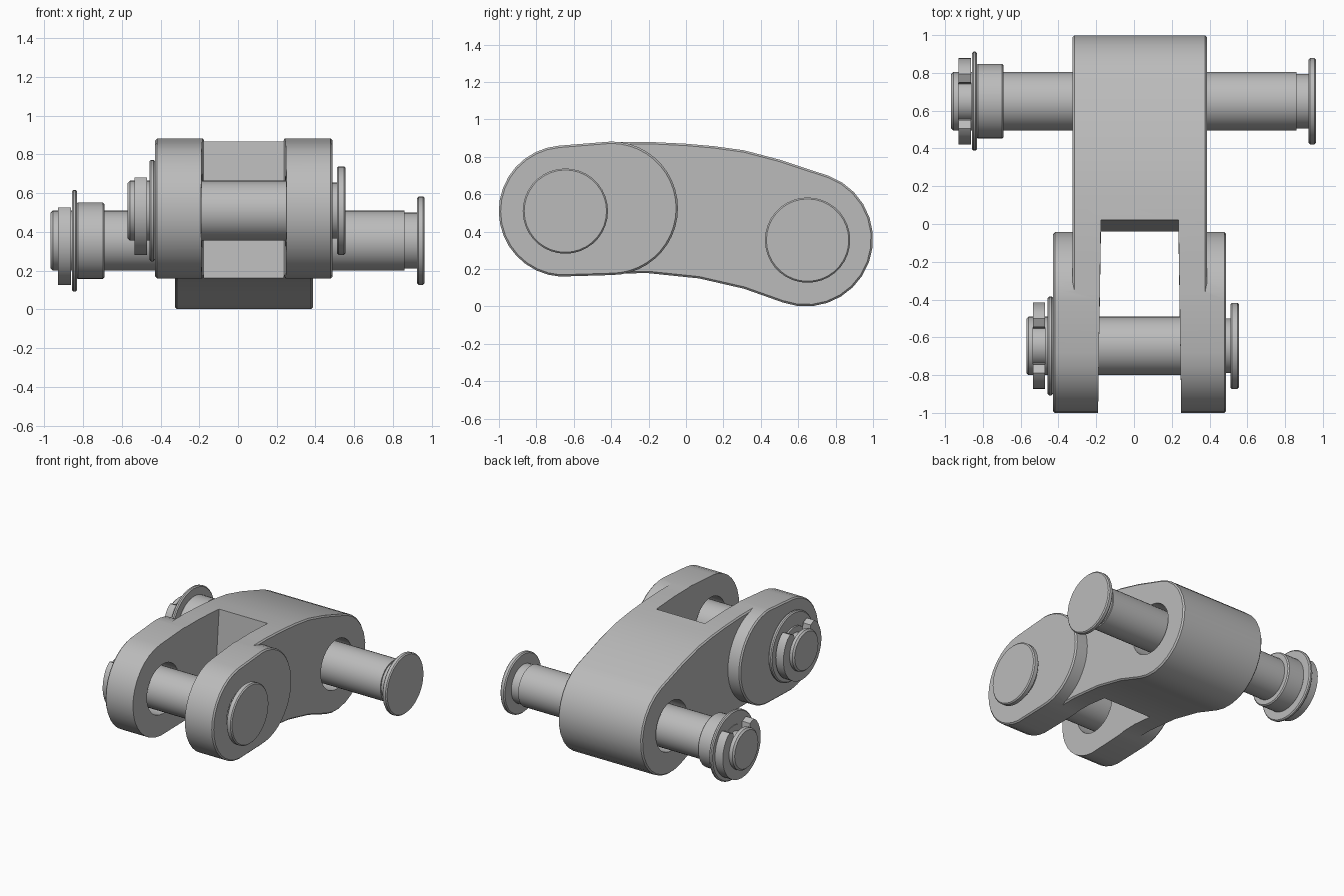
import bpy, bmesh, math
from math import cos, sin, radians

old = bpy.data.objects.get("Cube")
if old:
    bpy.data.objects.remove(old, do_unlink=True)

STEEL = bpy.data.materials.new("grey steel")
STEEL.use_nodes = True
COLOUR = (0.5, 0.5, 0.5, 1)
STEEL.diffuse_color = COLOUR
STEEL.node_tree.nodes["Principled BSDF"].inputs["Base Color"].default_value = COLOUR


def arc(cy, cz, r, start, end, steps):
    """Points on a circle in the side plane, angles in degrees."""
    angles = [radians(start + (end - start) * i / steps) for i in range(steps + 1)]
    return [(cy + r * cos(a), cz + r * sin(a)) for a in angles]


def finish(bm, name):
    bmesh.ops.recalc_face_normals(bm, faces=bm.faces)
    mesh = bpy.data.meshes.new(name)
    bm.to_mesh(mesh)
    bm.free()
    mesh.materials.append(STEEL)
    ob = bpy.data.objects.new(name, mesh)
    bpy.context.collection.objects.link(ob)
    return ob


def prism(name, outline, x0, x1, bevel=0):
    """Side outline extruded across the width, with chamfered rims."""
    bm = bmesh.new()
    base = bm.faces.new([bm.verts.new((x0, y, z)) for y, z in outline])
    new = bmesh.ops.extrude_face_region(bm, geom=[base])["geom"]
    for v in new:
        if isinstance(v, bmesh.types.BMVert):
            v.co.x = x1
    if bevel:
        rims = [e for e in bm.edges if abs(e.verts[0].co.x - e.verts[1].co.x) < 1e-5]
        bmesh.ops.bevel(bm, geom=rims, offset=bevel, segments=1, affect='EDGES')
    return finish(bm, name)


def turned(name, profile, cy, cz, sides=36):
    """Part turned around a cross axis from (x, radius) pairs."""
    bm = bmesh.new()
    rings = [[bm.verts.new((x, y, z)) for y, z in arc(cy, cz, r, 0, 360, sides)[:-1]]
             for x, r in profile]
    for a, b in zip(rings, rings[1:]):
        for i in range(sides):
            j = (i + 1) % sides
            bm.faces.new((a[i], a[j], b[j], b[i]))
    bm.faces.new(rings[0])
    bm.faces.new(rings[-1])
    return finish(bm, name)


def disc(name, x0, x1, r, cy, cz):
    c = 0.008
    return turned(name, [(x0, r - c), (x0 + c, r), (x1 - c, r), (x1, r - c)], cy, cz)


def combine(target, other, operation):
    mod = target.modifiers.new(operation, 'BOOLEAN')
    mod.operation = operation
    mod.solver = 'EXACT'
    mod.object = other
    bpy.context.view_layer.objects.active = target
    bpy.ops.object.modifier_apply(modifier=mod.name)
    bpy.data.objects.remove(other, do_unlink=True)


def clip(name, x0, x1, cy, cz):
    """Open retaining clip with its mouth facing up."""
    outer = arc(cy, cz, 0.23, 140, 400, 28)
    inner = arc(cy, cz, 0.115, 398, 142, 20)
    prong = [(cy + 0.145, cz + 0.17), (cy + 0.1, cz + 0.15)]
    mirrored = [(2 * cy - y, z) for y, z in reversed(prong)]
    return prism(name, outer + prong + inner + mirrored, x0, x1)


FRONT = (-0.645, 0.51)
REAR = (0.64, 0.36)

# Link body: curved side outline
outline = arc(-0.65, 0.51, 0.348, 95, 268, 16)
outline += [(-0.4, 0.177), (-0.2, 0.178), (0.07, 0.15), (0.31, 0.095)]
outline += arc(*REAR, 0.36, -110, 70, 14)
outline += [(0.5, 0.785), (0.31, 0.835), (0.15, 0.857), (0, 0.87), (-0.2, 0.88), (-0.4, 0.879)]
body = prism("link_body", outline, -0.325, 0.387, 0.01)

# Wider front cheeks, rounded at both ends
cheek = arc(-0.65, 0.51, 0.351, 95, 266, 16) + arc(-0.4, 0.525, 0.357, -90, 90, 22)
combine(body, prism("cheeks", cheek, -0.428, 0.488, 0.01), 'UNION')

# Fork slot with a slightly sloped back and flared mouth
slot = prism("slot_cutter", [(-1.2, -0.2), (-0.07, -0.2), (0.05, 1.2), (-1.2, 1.2)], -0.175, 0.235)
for v in slot.data.vertices:
    if v.co.y < -1:
        v.co.x += math.copysign(0.018, v.co.x)
combine(body, slot, 'DIFFERENCE')

# Clearance holes for the pins
for centre in (FRONT, REAR):
    combine(body, turned("hole_cutter", [(-1.1, 0.19), (1.1, 0.19)], *centre), 'DIFFERENCE')

# Short front pin with head, washer and clip
R = 0.155
turned("front_pin", [(-0.57, R - 0.012), (-0.558, R), (-0.535, R), (-0.535, 0.11),
                     (-0.47, 0.11), (-0.47, R), (0.47, R), (0.47, 0.145), (0.515, 0.145)], *FRONT)
disc("front_pin_head", 0.51, 0.555, 0.228, *FRONT)
disc("front_washer", -0.457, -0.428, 0.262, *FRONT)
clip("front_clip", -0.535, -0.47, *FRONT)

# Long rear pin with head, collar, washer and clip
turned("rear_pin", [(-0.968, R - 0.012), (-0.956, R), (-0.928, R), (-0.928, 0.11),
                    (-0.862, 0.11), (-0.862, R), (0.86, R), (0.86, 0.145), (0.93, 0.145)],
       0.65, 0.355)
disc("rear_pin_head", 0.925, 0.963, 0.228, 0.65, 0.355)
disc("rear_collar", -0.835, -0.69, 0.198, 0.65, 0.355)
disc("rear_washer", -0.858, -0.83, 0.262, 0.65, 0.355)
clip("rear_clip", -0.928, -0.862, 0.65, 0.355)

# Smooth the round walls, keep the rims sharp
bpy.ops.object.select_all(action='DESELECT')
for ob in bpy.context.collection.objects:
    if ob.type == 'MESH':
        ob.select_set(True)
        bpy.context.view_layer.objects.active = ob
bpy.ops.object.shade_smooth_by_angle(angle=radians(25))
